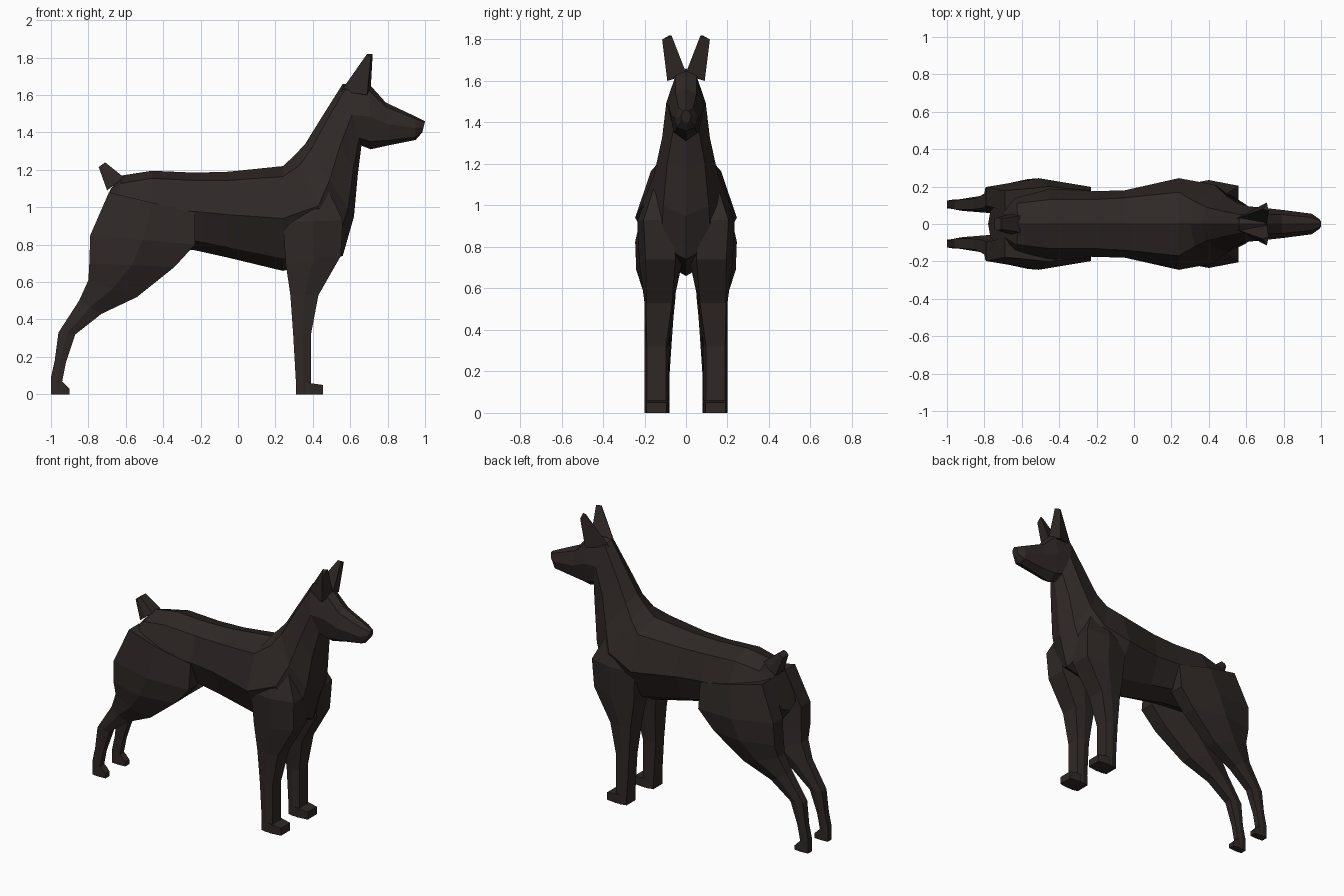
import bpy, bmesh
from mathutils import Vector

coat = bpy.data.materials.new("dark_coat")
coat.diffuse_color = (0.028, 0.021, 0.019, 1)


def loft(name, rings, mirror=False):
    """Skin a list of equal-sized point rings and cap both ends."""
    bm = bmesh.new()
    loops = [[bm.verts.new(p) for p in r] for r in rings]
    n = len(loops[0])
    for a, b in zip(loops, loops[1:]):
        for i in range(n):
            j = (i + 1) % n
            bm.faces.new((a[i], a[j], b[j], b[i]))
    bm.faces.new(loops[0])
    bm.faces.new(loops[-1])
    bmesh.ops.recalc_face_normals(bm, faces=bm.faces)
    mesh = bpy.data.meshes.new(name)
    bm.to_mesh(mesh)
    bm.free()
    obj = bpy.data.objects.new(name, mesh)
    bpy.context.collection.objects.link(obj)
    mesh.materials.append(coat)
    if mirror:
        m = obj.modifiers.new("mirror", 'MIRROR')
        m.use_axis = (False, True, False)
    return obj


def body_ring(tx, tz, bx, bz, w_top, w_mid, w_low):
    """Eight-sided section from a top point to a bottom point."""
    top, bot = Vector((tx, 0, tz)), Vector((bx, 0, bz))
    side = [(0.1, w_top), (0.5, w_mid), (0.88, w_low)]
    right = [top.lerp(bot, t) + Vector((0, w, 0)) for t, w in side]
    left = [top.lerp(bot, t) - Vector((0, w, 0)) for t, w in reversed(side)]
    return [top] + right + [bot] + left


def leg_ring(fx, fz, bx, bz, y0, y1, pinch):
    """Six-sided section; pinch narrows the front and back edges."""
    front, back = Vector((fx, 0, fz)), Vector((bx, 0, bz))
    d = (y1 - y0) * pinch
    pts = [(0, y0 + d), (0, y1 - d), (0.5, y1), (1, y1 - d), (1, y0 + d), (0.5, y0)]
    return [front.lerp(back, t) + Vector((0, y, 0)) for t, y in pts]


# Torso, neck and head
loft("body_and_head", [body_ring(*s) for s in [
    (-0.68, 1.10, -0.78, 0.86, 0.07, 0.11, 0.07),
    (-0.62, 1.17, -0.69, 0.74, 0.11, 0.19, 0.10),
    (-0.46, 1.195, -0.45, 0.79, 0.13, 0.20, 0.14),
    (-0.23, 1.185, -0.23, 0.77, 0.13, 0.175, 0.11),
    (-0.05, 1.19, -0.05, 0.73, 0.14, 0.18, 0.11),
    (0.24, 1.22, 0.24, 0.66, 0.17, 0.245, 0.12),
    (0.30, 1.275, 0.56, 0.74, 0.12, 0.21, 0.12),
    (0.36, 1.34, 0.62, 0.95, 0.09, 0.155, 0.11),
    (0.45, 1.485, 0.64, 1.17, 0.07, 0.115, 0.09),
    (0.56, 1.66, 0.66, 1.33, 0.05, 0.095, 0.06),
    (0.70, 1.66, 0.71, 1.31, 0.05, 0.085, 0.06),
    (0.79, 1.56, 0.80, 1.33, 0.05, 0.075, 0.05),
    (0.95, 1.485, 0.95, 1.36, 0.035, 0.055, 0.045),
    (1.0, 1.46, 0.985, 1.40, 0.015, 0.025, 0.02),
]])

# Front legs with shoulders
loft("front_leg", [leg_ring(*s) for s in [
    (0.46, 1.14, 0.27, 1.12, 0.05, 0.155, 0.15),
    (0.56, 0.93, 0.24, 0.92, 0.03, 0.235, 0.15),
    (0.55, 0.74, 0.255, 0.70, 0.02, 0.225, 0.15),
    (0.43, 0.53, 0.28, 0.53, 0.06, 0.20, 0.05),
    (0.39, 0.32, 0.295, 0.32, 0.085, 0.20, 0.1),
    (0.39, 0.06, 0.31, 0.06, 0.085, 0.20, 0.1),
    (0.39, 0.0, 0.31, 0.0, 0.085, 0.20, 0.1),
]], mirror=True)

# Hind legs with thighs
loft("hind_leg", [leg_ring(*s) for s in [
    (-0.23, 0.97, -0.69, 1.08, 0.05, 0.20, 0.15),
    (-0.23, 0.80, -0.79, 0.85, 0.05, 0.245, 0.24),
    (-0.34, 0.68, -0.795, 0.70, 0.045, 0.24, 0.25),
    (-0.54, 0.52, -0.80, 0.61, 0.05, 0.20, 0.25),
    (-0.73, 0.43, -0.85, 0.50, 0.06, 0.155, 0.2),
    (-0.87, 0.32, -0.96, 0.33, 0.07, 0.135, 0.12),
    (-0.92, 0.17, -0.98, 0.18, 0.08, 0.13, 0.1),
    (-0.94, 0.07, -1.0, 0.09, 0.08, 0.13, 0.1),
    (-0.93, 0.0, -1.0, 0.0, 0.08, 0.13, 0.1),
]], mirror=True)

# Paws
loft("front_paw", [leg_ring(0.455, 0, 0.31, 0, 0.085, 0.20, 0.08),
                   leg_ring(0.455, 0.05, 0.31, 0.07, 0.085, 0.20, 0.08)], mirror=True)
loft("hind_paw", [leg_ring(-0.90, 0, -1.0, 0, 0.08, 0.13, 0.08),
                  leg_ring(-0.90, 0.03, -0.95, 0.08, 0.08, 0.13, 0.08)], mirror=True)

# Ears
loft("ear", [
    [(0.55, 0.03, 1.62), (0.69, 0.09, 1.60), (0.71, 0.0, 1.64)],
    [(0.69, 0.08, 1.82), (0.71, 0.115, 1.80), (0.72, 0.07, 1.82)],
], mirror=True)

# Docked tail
loft("tail", [leg_ring(-0.61, 1.16, -0.70, 1.09, -0.055, 0.055, 0.1),
              leg_ring(-0.71, 1.24, -0.745, 1.215, -0.035, 0.035, 0.1)])
